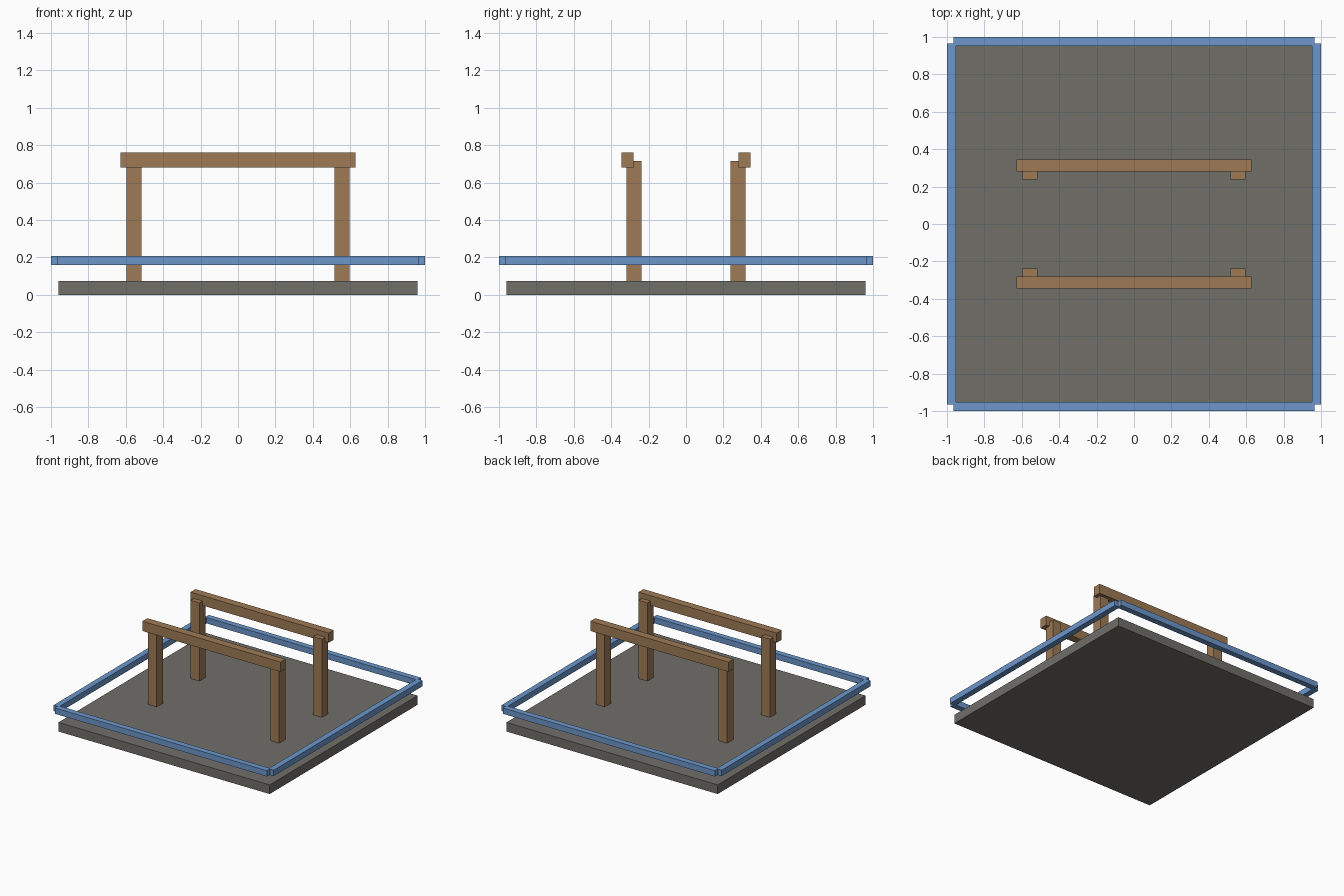
import bpy
import bmesh

if "Cube" in bpy.data.objects:
    bpy.data.objects.remove(bpy.data.objects["Cube"])


def material(name, rgb):
    m = bpy.data.materials.new(name)
    m.diffuse_color = (*rgb, 1.0)
    m.use_nodes = True
    m.node_tree.nodes["Principled BSDF"].inputs["Base Color"].default_value = m.diffuse_color
    return m


STONE = material("grey_stone", (0.162, 0.158, 0.141))
WOOD = material("brown_wood", (0.342, 0.195, 0.092))
BLUE = material("blue_paint", (0.150, 0.305, 0.600))


def box(name, x, y, z, mat):
    """Box spanning the (min, max) ranges x, y and z."""
    bm = bmesh.new()
    bmesh.ops.create_cube(bm, size=1)
    for v in bm.verts:
        v.co = [r[0] if c < 0 else r[1] for c, r in zip(v.co, (x, y, z))]
    mesh = bpy.data.meshes.new(name)
    bm.to_mesh(mesh)
    bm.free()
    mesh.materials.append(mat)
    obj = bpy.data.objects.new(name, mesh)
    bpy.context.collection.objects.link(obj)
    return obj


def side(s, a, b):
    """Range a..b mirrored to the side given by the sign s."""
    return tuple(sorted((s * a, s * b)))


# Ground slab
box("base_slab", (-0.96, 0.96), (-0.96, 0.96), (0, 0.075), STONE)

for s, fb, lr in ((-1, "front", "left"), (1, "back", "right")):
    # Floating border rails, overlapping at notched corners
    box(fb + "_rail", (-0.965, 0.965), side(s, 0.952, 1.0), (0.16, 0.208), BLUE)
    box(lr + "_rail", side(s, 0.952, 1.0), (-0.965, 0.965), (0.16, 0.208), BLUE)
    # Crossbeam lapped on the outside of its two posts
    box(fb + "_beam", (-0.628, 0.628), side(s, 0.28, 0.345), (0.68, 0.76), WOOD)
    for t, end in ((-1, "left"), (1, "right")):
        box(f"{fb}_{end}_post", side(t, 0.517, 0.597), side(s, 0.238, 0.318),
            (0.07, 0.717), WOOD)
